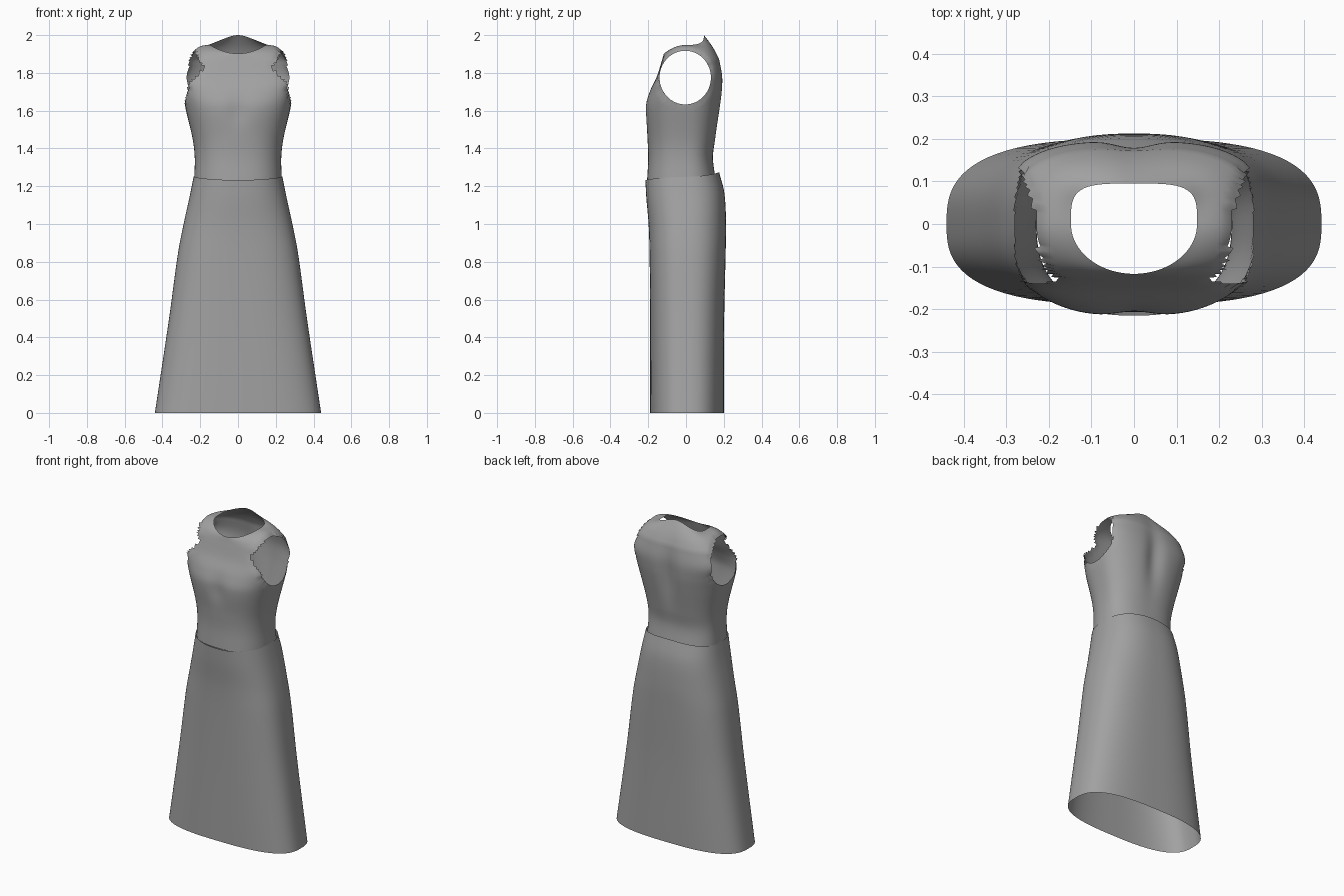
import bpy, bmesh, math

SEGMENTS = 112

cube = bpy.data.objects.get("Cube")
if cube:
    bpy.data.objects.remove(cube)

fabric = bpy.data.materials.new("grey fabric")
fabric.use_nodes = True
GREY = (0.36, 0.36, 0.36, 1)
fabric.diffuse_color = GREY
fabric.node_tree.nodes["Principled BSDF"].inputs["Base Color"].default_value = GREY


def spline(keys, z):
    """Smoothly interpolate profile rows whose first entry is the height."""
    i = max(k for k in range(len(keys) - 1) if k == 0 or keys[k][0] <= z)
    b, c = keys[i], keys[i + 1]
    a, d = keys[max(i - 1, 0)], keys[min(i + 2, len(keys) - 1)]
    h = c[0] - b[0]
    t = (z - b[0]) / h
    row = []
    for j in range(1, len(b)):
        m0 = (c[j] - a[j]) / (c[0] - a[0]) * h
        m1 = (d[j] - b[j]) / (d[0] - b[0]) * h
        row.append(b[j] + t * (m0 + t * (3 * (c[j] - b[j]) - 2 * m0 - m1
                                         + t * (m0 + m1 - 2 * (c[j] - b[j])))))
    return row


def section(angle, width, front, back, n_front, n_back):
    """Point on a rounded cross-section with separate front and back halves."""
    c, s = math.cos(angle), math.sin(angle)
    n, depth = (n_front, front) if s < 0 else (n_back, back)
    r = (abs(c) ** n + abs(s) ** n) ** (-1 / n)
    return width * c * r, depth * abs(s) * r


def ring_angles():
    return [2 * math.pi * i / SEGMENTS for i in range(SEGMENTS)]


def loft(bm, rings):
    loops = [[bm.verts.new(p) for p in ring] for ring in rings]
    for low, high in zip(loops, loops[1:]):
        for i in range(SEGMENTS):
            j = (i + 1) % SEGMENTS
            bm.faces.new((low[i], low[j], high[j], high[i]))


def finish(bm, name):
    mesh = bpy.data.meshes.new(name)
    bm.to_mesh(mesh)
    bm.free()
    mesh.materials.append(fabric)
    mesh.shade_smooth()
    obj = bpy.data.objects.new(name, mesh)
    bpy.context.collection.objects.link(obj)


# Skirt: height, half width, front, back, front and back roundness
SKIRT = [
    (0.0, 0.44, -0.19, 0.20, 2.8, 2.8),
    (0.5, 0.365, -0.19, 0.202, 2.7, 2.7),
    (0.85, 0.317, -0.193, 0.21, 2.6, 2.6),
    (1.0, 0.288, -0.198, 0.212, 2.5, 2.5),
    (1.15, 0.255, -0.21, 0.203, 2.5, 2.5),
    (1.25, 0.235, -0.215, 0.175, 2.5, 2.5),
]


def skirt_ring(z):
    ring = []
    for a in ring_angles():
        x, y = section(a, *spline(SKIRT, z))
        s = math.sin(a)
        tilt = max(0, (z - 1.0) / 0.25) * (0.025 if s > 0 else 0.018) * s * abs(s)
        ring.append((x, y, z + tilt))
    return ring


bm = bmesh.new()
loft(bm, [skirt_ring(1.25 * i / 40) for i in range(41)])
finish(bm, "skirt")

# Bodice: same columns as the skirt
BODICE = [
    (1.23, 0.232, -0.206, 0.158, 2.5, 2.5),
    (1.35, 0.229, -0.20, 0.143, 2.5, 2.5),
    (1.45, 0.24, -0.204, 0.157, 2.5, 2.5),
    (1.62, 0.28, -0.216, 0.184, 2.7, 2.6),
    (1.70, 0.297, -0.193, 0.193, 3.2, 2.8),
    (1.78, 0.312, -0.155, 0.194, 4.0, 3.0),
    (1.87, 0.283, -0.126, 0.178, 3.4, 3.0),
]


def bodice_ring(z):
    ring = []
    for a in ring_angles():
        x, y = section(a, *spline(BODICE, z))
        hollow = math.exp(-(x / 0.055) ** 2)
        if y > 0:  # groove along the spine
            y -= 0.022 * hollow * math.exp(-((z - 1.68) / 0.17) ** 2)
        else:      # shallow dip between the bust
            y += 0.012 * hollow * math.exp(-((z - 1.6) / 0.08) ** 2)
        ring.append((x, y, z))
    return ring


def neck_ring():
    ring = []
    for a in ring_angles():
        s = math.sin(a)
        x, y = section(a, 0.148, -0.117, 0.095, 2.0, 4.0)
        z = 1.948 + (0.052 * s ** 4 if s > 0 else -0.046 * s * s)
        ring.append((x, y, z))
    return ring


def shoulder_ring(base, neck, t):
    ring = []
    for a, p, q in zip(ring_angles(), base, neck):
        x, y, z = (u + (v - u) * t for u, v in zip(p, q))
        s = math.sin(a)
        swell = math.sin(math.pi * t)
        z += 0.024 * swell * math.cos(a) ** 2
        y += 0.008 * swell * max(s, 0)
        ring.append((x, y, z))
    return ring


bm = bmesh.new()
rings = [bodice_ring(1.23 + 0.64 * i / 44) for i in range(45)]
neck = neck_ring()
rings += [shoulder_ring(rings[44], neck, i / 10) for i in range(1, 11)]
loft(bm, rings)

# Armholes: remove the oval on both sides, then fit the rims to it
CENTRE_Y, CENTRE_Z, RADIUS_Y, RADIUS_Z = -0.004, 1.775, 0.136, 0.142


def oval(v):
    return math.hypot((v.co.y - CENTRE_Y) / RADIUS_Y, (v.co.z - CENTRE_Z) / RADIUS_Z)


inside = [v for v in bm.verts if abs(v.co.x) > 0.15 and oval(v) < 1]
bmesh.ops.delete(bm, geom=inside, context='VERTS')
for v in bm.verts:
    if v.is_boundary and abs(v.co.x) > 0.15 and 1 <= oval(v) < 1.4:
        k = oval(v)
        v.co.y = CENTRE_Y + (v.co.y - CENTRE_Y) / k
        v.co.z = CENTRE_Z + (v.co.z - CENTRE_Z) / k
finish(bm, "bodice")
